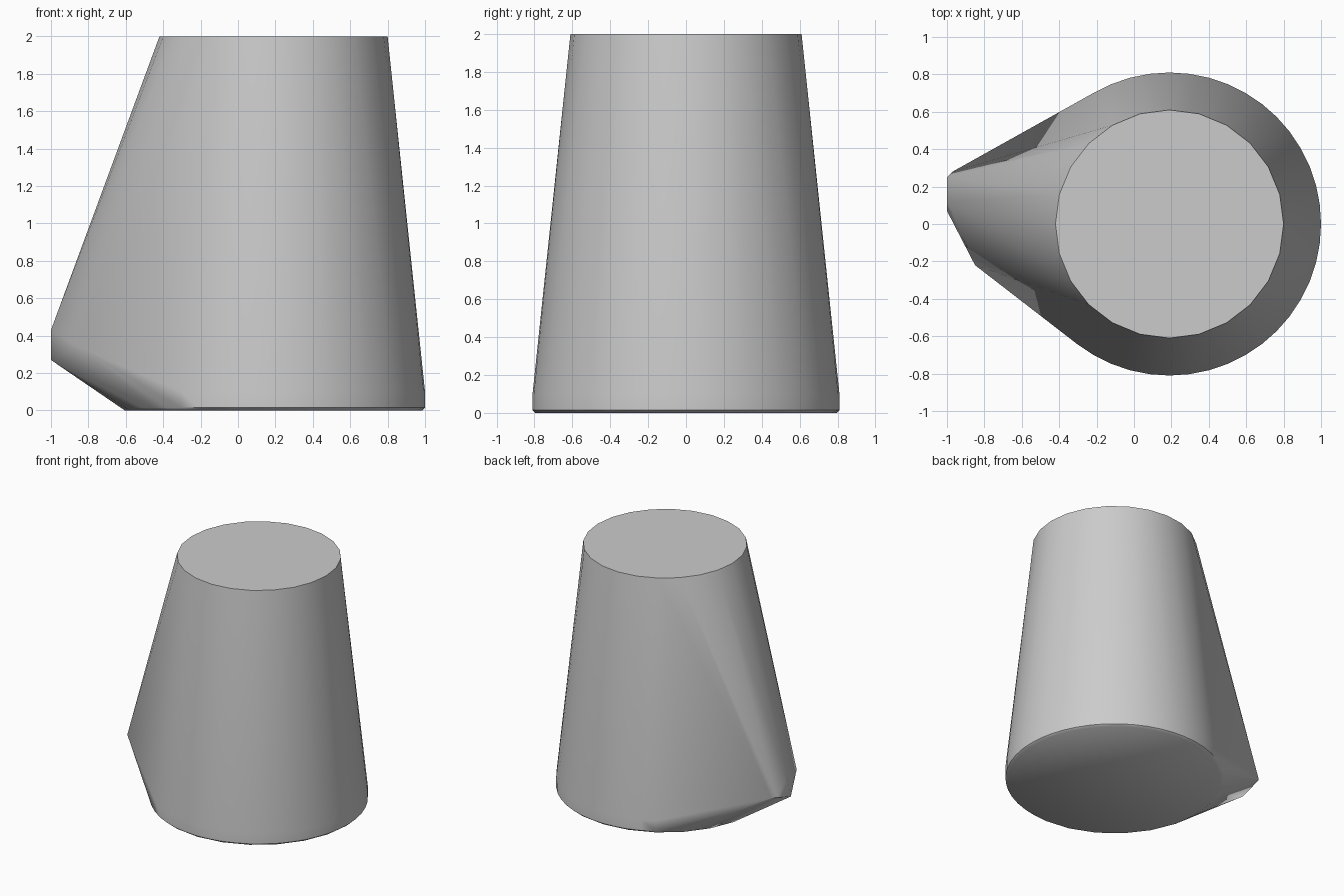
import bpy, bmesh, math

cube = bpy.data.objects.get("Cube")
if cube:
    bpy.data.objects.remove(cube, do_unlink=True)

CENTRE_X = 0.19

grey = bpy.data.materials.new("plain grey")
grey.use_nodes = True
colour = (0.6, 0.6, 0.6, 1)
grey.diffuse_color = colour
grey.node_tree.nodes["Principled BSDF"].inputs["Base Color"].default_value = colour

bm = bmesh.new()


def ring(radius, z, sides):
    for i in range(sides):
        a = math.tau * i / sides
        bm.verts.new((CENTRE_X + radius * math.cos(a), radius * math.sin(a), z))


# Tapered body: bottom rim, widest band and top
ring(0.795, 0, 24)
ring(0.81, 0.015, 48)
ring(0.81, 0.1, 48)
ring(0.61, 2, 24)

# Blunt spout tip, merged into the body by one convex skin
for p in [(-1, 0.25, 0.33), (-1, 0.07, 0.27), (-1, 0.12, 0.43),
          (-0.97, 0.28, 0.33), (-0.85, -0.22, 0.34)]:
    bm.verts.new(p)

hull = bmesh.ops.convex_hull(bm, input=bm.verts[:])
inside = {e for e in hull["geom_interior"] + hull["geom_unused"]
          if isinstance(e, bmesh.types.BMVert)}
bmesh.ops.delete(bm, geom=list(inside), context="VERTS")
bmesh.ops.dissolve_limit(bm, angle_limit=math.radians(0.5),
                         verts=bm.verts[:], edges=bm.edges[:])
bmesh.ops.recalc_face_normals(bm, faces=bm.faces[:])

mesh = bpy.data.meshes.new("spouted_body")
bm.to_mesh(mesh)
bm.free()
mesh.materials.append(grey)
body = bpy.data.objects.new("spouted_body", mesh)
bpy.context.collection.objects.link(body)

# Soft sides with crisp top and bottom
bpy.context.view_layer.objects.active = body
body.select_set(True)
bpy.ops.object.shade_smooth_by_angle(angle=math.radians(40))
